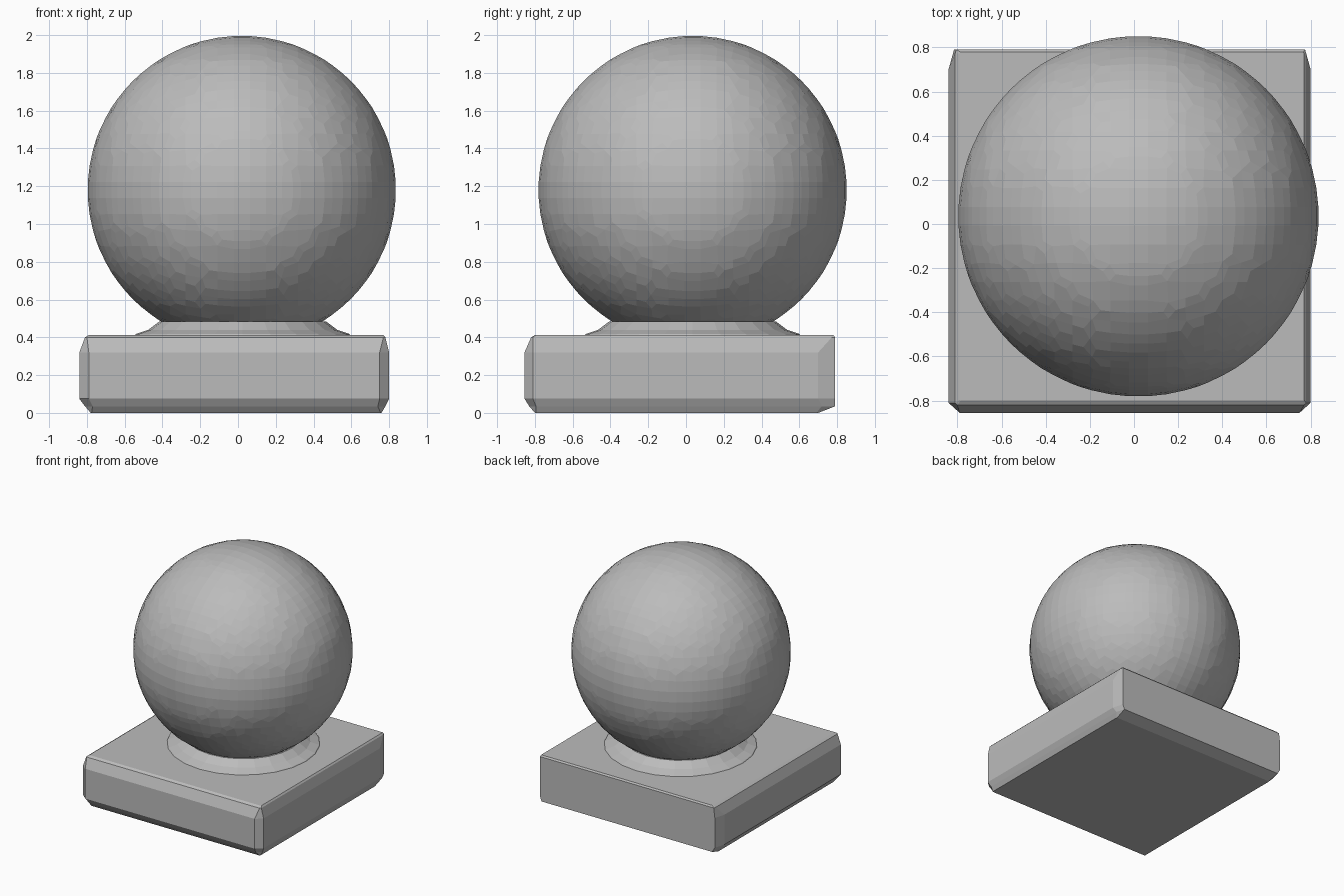
import bpy, bmesh
from math import cos, sin, tau

cube = bpy.data.objects.get("Cube")
if cube:
    bpy.data.objects.remove(cube)

stone = bpy.data.materials.new("grey stone")
stone.use_nodes = True
GREY = (0.5, 0.5, 0.5, 1)
stone.diffuse_color = GREY
stone.node_tree.nodes["Principled BSDF"].inputs["Base Color"].default_value = GREY


def loft(name, rings, caps=True):
    """Join closed rings of equal length with flat faces."""
    bm = bmesh.new()
    loops = [[bm.verts.new(p) for p in ring] for ring in rings]
    n = len(loops[0])
    for low, high in zip(loops, loops[1:]):
        for i in range(n):
            j = (i + 1) % n
            bm.faces.new((low[i], low[j], high[j], high[i]))
    if caps:
        bm.faces.new(loops[0][::-1])
        bm.faces.new(loops[-1])
    bmesh.ops.recalc_face_normals(bm, faces=bm.faces)
    mesh = bpy.data.meshes.new(name)
    bm.to_mesh(mesh)
    bm.free()
    mesh.materials.append(stone)
    obj = bpy.data.objects.new(name, mesh)
    bpy.context.collection.objects.link(obj)
    return obj


def slab_ring(z, left, right, front, back, cut):
    """Rectangle with short front corner cuts and longer back ones."""
    fx, fy, bx, by = cut * 0.05, cut * 0.045, cut * 0.025, cut * 0.09
    outline = [(left + fx, front), (right - fx, front), (right, front + fy),
               (right, back - by), (right - bx, back), (left + bx, back),
               (left, back - by), (left, front + fy)]
    return [(x, y, z) for x, y in outline]


# Square base slab with uneven worn edges
loft("base_slab", [
    slab_ring(0.00, -0.78, 0.76, -0.80, 0.70, 0.1),
    slab_ring(0.035, -0.81, 0.78, -0.83, 0.79, 0.8),
    slab_ring(0.075, -0.84, 0.80, -0.855, 0.79, 1),
    slab_ring(0.32, -0.84, 0.80, -0.855, 0.79, 1),
    slab_ring(0.40, -0.81, 0.78, -0.82, 0.79, 0.2),
    slab_ring(0.412, -0.79, 0.77, -0.80, 0.78, 0.1),
])

# Flared collar between slab and ball
SIDES = 24
loft("collar", [
    [(0.025 + r * cos(tau * i / SIDES), 0.035 + r * sin(tau * i / SIDES), z)
     for i in range(SIDES)]
    for z, r in ((0.40, 0.58), (0.418, 0.565), (0.44, 0.50), (0.485, 0.44))
])

# Ball, faceted on a regular grid
bpy.ops.mesh.primitive_ico_sphere_add(subdivisions=5, radius=0.82,
                                      location=(0.02, 0.035, 1.18))
ball = bpy.context.object
ball.name = "ball"
ball.data.materials.append(stone)
remesh = ball.modifiers.new("grid facets", "REMESH")
remesh.mode = "VOXEL"
remesh.voxel_size = 0.085
